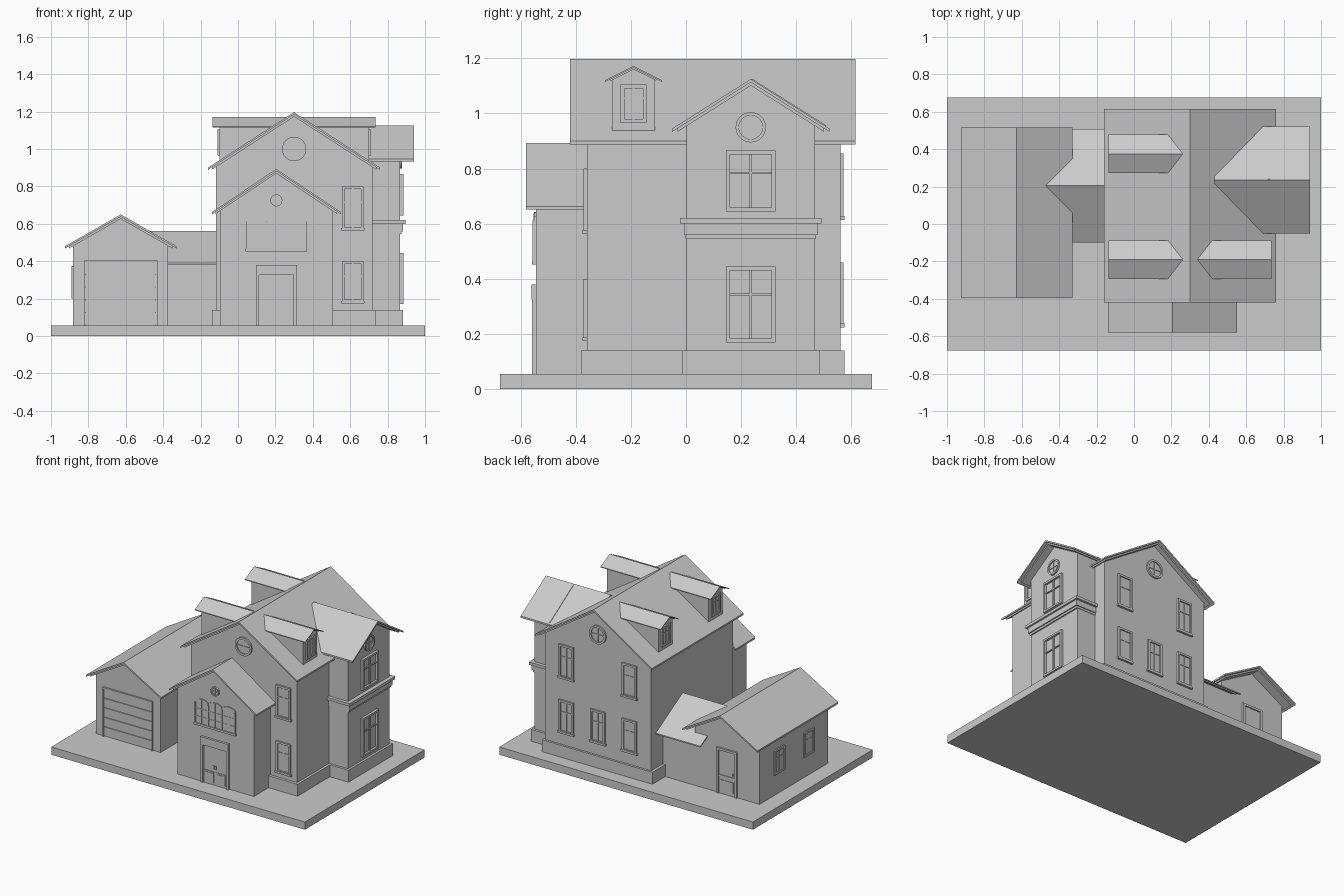
import bpy, bmesh, math
from mathutils import Matrix, Vector

cube = bpy.data.objects.get("Cube")
if cube:
    bpy.data.objects.remove(cube, do_unlink=True)

grey = bpy.data.materials.new("plain_grey")
grey.use_nodes = True
grey.diffuse_color = (0.6, 0.6, 0.6, 1)
grey.node_tree.nodes["Principled BSDF"].inputs["Base Color"].default_value = (0.6, 0.6, 0.6, 1)

FRONT, RIGHT, BACK, LEFT = 0, math.pi / 2, math.pi, -math.pi / 2


def finish(name, bm, origin=(0, 0, 0), angle=0):
    bmesh.ops.recalc_face_normals(bm, faces=bm.faces)
    bm.transform(Matrix.Translation(Vector(origin)) @ Matrix.Rotation(angle, 4, 'Z'))
    mesh = bpy.data.meshes.new(name)
    bm.to_mesh(mesh)
    bm.free()
    mesh.materials.append(grey)
    ob = bpy.data.objects.new(name, mesh)
    bpy.context.collection.objects.link(ob)
    return ob


def add_box(bm, x0, x1, y0, y1, z0, z1):
    m = Matrix.Translation(((x0 + x1) / 2, (y0 + y1) / 2, (z0 + z1) / 2))
    bmesh.ops.create_cube(bm, size=1, matrix=m @ Matrix.Diagonal((x1 - x0, y1 - y0, z1 - z0, 1)))


def boxes(name, items, origin=(0, 0, 0), angle=0):
    bm = bmesh.new()
    for b in items:
        add_box(bm, *b)
    return finish(name, bm, origin, angle)


def prism(name, pts, a0, a1, axis='Y', origin=(0, 0, 0), angle=0):
    """Extrude an outline of (across, height) points along one axis."""
    bm = bmesh.new()
    ends = [[bm.verts.new((u, a, z) if axis == 'Y' else (a, u, z)) for u, z in pts] for a in (a0, a1)]
    bm.faces.new(ends[0])
    bm.faces.new(ends[1][::-1])
    n = len(pts)
    for i in range(n):
        j = (i + 1) % n
        bm.faces.new((ends[0][i], ends[1][i], ends[1][j], ends[0][j]))
    return finish(name, bm, origin, angle)


def chevron(name, c, half, ridge, slope, thick, a0, a1, axis):
    e = ridge - slope * half
    prism(name, [(c - half, e), (c, ridge), (c + half, e), (c + half, e - thick),
                 (c, ridge - thick), (c - half, e - thick)], a0, a1, axis)


def gabled(name, c, wall, roof, z0, ridge, slope, walls, roofs, axis, t=0.012):
    """Walls with a gable, a roof skin and a slightly smaller soffit layer."""
    w0, w1 = walls
    r0, r1 = roofs
    top = ridge - 1.5 * t
    e = top - slope * wall
    prism(name + "_walls", [(c - wall, z0), (c - wall, e), (c, top), (c + wall, e), (c + wall, z0)], w0, w1, axis)
    chevron(name + "_roof", c, roof, ridge, slope, t, r0, r1, axis)
    i = min(0.02, roof - wall)
    chevron(name + "_soffit", c, roof - i, ridge - t, slope, t, r0 + i, r1 - i, axis)


def frame(w, h, b, d):
    x = w / 2
    return [(-x, -x + b, -d, 0, 0, h), (x - b, x, -d, 0, 0, h),
            (-x + b, x - b, -d, 0, h - b, h), (-x + b, x - b, -d, 0, 0, b)]


def window(name, origin, angle, w, h, d=0.012, sill=True):
    b = 0.014
    parts = frame(w, h, b, d) + [
        (-w / 2 + b, w / 2 - b, -0.003, 0, b, h - b),
        (-0.004, 0.004, -d * 0.6, 0, b, h - b),
        (-w / 2 + b, w / 2 - b, -d * 0.6, 0, h * 0.62, h * 0.62 + 0.007)]
    if sill:
        parts.append((-w / 2 - 0.006, w / 2 + 0.006, -d - 0.003, 0, -0.006, 0.008))
    boxes(name, parts, origin, angle)


def round_window(name, origin, angle, r):
    bm = bmesh.new()
    turn = Matrix.Rotation(math.pi / 2, 4, 'X')
    bmesh.ops.create_cone(bm, cap_ends=True, segments=32, radius1=r * 0.8, radius2=r * 0.8, depth=0.008, matrix=turn)
    # outer ring from a spun rectangle
    ring = [bm.verts.new((x, y, 0)) for x, y in
            ((r * 0.78, 0), (r, 0), (r, -0.012), (r * 0.78, -0.012))]
    edges = [bm.edges.new((ring[i], ring[(i + 1) % 4])) for i in range(4)]
    bmesh.ops.spin(bm, geom=ring + edges, cent=(0, 0, 0), axis=(0, 1, 0),
                   angle=2 * math.pi, steps=32, use_merge=True)
    k = r * 0.06
    add_box(bm, -k, k, -0.008, 0, -r * 0.78, r * 0.78)
    add_box(bm, -r * 0.78, r * 0.78, -0.008, 0, -k, k)
    finish(name, bm, origin, angle)


# Ground slab
boxes("ground_slab", [(-1, 1, -0.675, 0.675, 0, 0.055)])
G = 0.05

# Main house
gabled("main_house", 0.30, 0.418, 0.46, G, 1.197, 0.645, (-0.36, 0.56), (-0.42, 0.615), 'Y')
boxes("main_plinth", [(-0.138, 0.735, -0.38, 0.575, G, 0.14)])
for side, y, a in (("front", -0.36, FRONT), ("back", 0.56, BACK)):
    round_window(side + "_round_window", (0.30, y, 1.0), a, 0.065)
for z, h in ((0.57, 0.23), (0.18, 0.22)):
    window("front_window", (0.614, -0.36, z), FRONT, 0.115, h)
for x in (0.05, 0.55):
    window("back_upper_window", (x, 0.56, 0.62), BACK, 0.115, 0.235)
for x in (0.05, 0.30, 0.55):
    window("back_lower_window", (x, 0.56, 0.23), BACK, 0.115, 0.23)

# Side bay with belt moulding
gabled("side_bay", 0.235, 0.233, 0.285, G, 1.125, 0.63, (0.5, 0.866), (0.43, 0.94), 'X')
chevron("bay_roof_seam", 0.24, 0.268, 1.126, 0.63, 0.012, 0.716, 0.726, 'X')
boxes("bay_plinth", [(0.7, 0.882, -0.015, 0.485, G, 0.14)])
boxes("bay_belt", [(0.7, 0.895, -0.022, 0.492, 0.6, 0.62),
                   (0.7, 0.883, -0.007, 0.477, 0.56, 0.6),
                   (0.7, 0.875, -0.001, 0.471, 0.545, 0.56)])
for z, h in ((0.17, 0.275), (0.645, 0.22)):
    window("bay_window", (0.866, 0.235, z), RIGHT, 0.178, h, 0.018, False)
round_window("bay_round_window", (0.866, 0.235, 0.95), RIGHT, 0.055)

# Dormers
for name, y, s in (("right_dormer", -0.19, 1), ("left_front_dormer", -0.19, -1), ("left_back_dormer", 0.375, -1)):
    wx = sorted((0.30 + s * 0.12, 0.30 + s * 0.40))
    rx = sorted((0.30 + s * 0.04, 0.30 + s * 0.435))
    gabled(name, y, 0.078, 0.103, 0.93, 1.172, 0.5, wx, rx, 'X', 0.006)
    window(name + "_window", (0.30 + s * 0.40, y, 0.965), RIGHT if s > 0 else LEFT, 0.095, 0.14, 0.01, False)

# Entrance wing
gabled("entrance", 0.205, 0.302, 0.345, G, 0.893, 0.667, (-0.545, -0.3), (-0.58, -0.36), 'Y')
round_window("entrance_round_window", (0.205, -0.545, 0.725), FRONT, 0.032)

# Entrance door: surround, two leaves, raised lower panels, handles
door = [(-0.11, -0.092, -0.014, 0, 0, 0.325), (0.092, 0.11, -0.014, 0, 0, 0.325),
        (-0.11, 0.11, -0.016, 0, 0.27, 0.325)]
for s in (-1, 1):
    c = s * 0.046
    door += [(c - 0.043, c + 0.043, -0.005, 0, 0, 0.27),
             (c - 0.036, c + 0.036, -0.009, 0, 0.015, 0.095),
             (c - 0.028, c + 0.028, -0.012, 0, 0.025, 0.085),
             (s * 0.008 - 0.003, s * 0.008 + 0.003, -0.012, 0, 0.115, 0.14)]
boxes("entrance_door", door, (0.205, -0.545, 0.055))

# Triple arched window with shutters
arch = [(-0.162, 0), (-0.162, 0.155)]
for c in (-0.108, 0, 0.108):
    arch += [(c - 0.054 * math.cos(t * math.pi / 8), 0.16 + 0.025 * math.sin(t * math.pi / 8)) for t in range(1, 8)]
    arch.append((c + 0.054, 0.155))
arch.append((0.162, 0))
prism("arched_window", arch, -0.006, 0, 'Y', (0.205, -0.545, 0.457))
bars = [(-0.165, 0.165, -0.014, 0, -0.005, 0.01)]
for x in (-0.162, -0.059, 0.049, 0.152):
    bars.append((x, x + 0.01, -0.011, 0, 0, 0.155))
for x in (-0.108, 0, 0.108):
    bars.append((x - 0.003, x + 0.003, -0.009, 0, 0, 0.18))
    for z in (0.055, 0.11):
        bars.append((x - 0.05, x + 0.05, -0.008, 0, z, z + 0.005))
boxes("arched_window_bars", bars, (0.205, -0.545, 0.457))

# Garage with sectional door
gabled("garage", -0.627, 0.254, 0.297, G, 0.65, 0.57, (-0.34, 0.43), (-0.395, 0.515), 'Y')
panels = frame(0.393, 0.35, 0.01, 0.012)[:3]
for i in range(5):
    panels.append((-0.186, 0.186, -0.006, 0, i * 0.068 + 0.006, i * 0.068 + 0.068))
boxes("garage_door", panels, (-0.627, -0.34, 0.055))
for y in (0.21, -0.12):
    window("garage_window", (-0.881, y, 0.2), LEFT, 0.115, 0.175, 0.009, False)
back_door = frame(0.16, 0.325, 0.016, 0.012)[:3] + [
    (-0.064, 0.064, -0.004, 0, 0, 0.31), (-0.05, 0.05, -0.008, 0, 0.02, 0.1),
    (-0.064, 0.064, -0.009, 0, 0.12, 0.135), (0.045, 0.053, -0.012, 0, 0.15, 0.165)]
boxes("garage_back_door", back_door, (-0.627, 0.43, 0.055), BACK)

# Link between garage and house
gabled("link", 0.205, 0.225, 0.303, G, 0.562, 0.57, (-0.45, -0.1), (-0.47, -0.11), 'X', 0.009)
